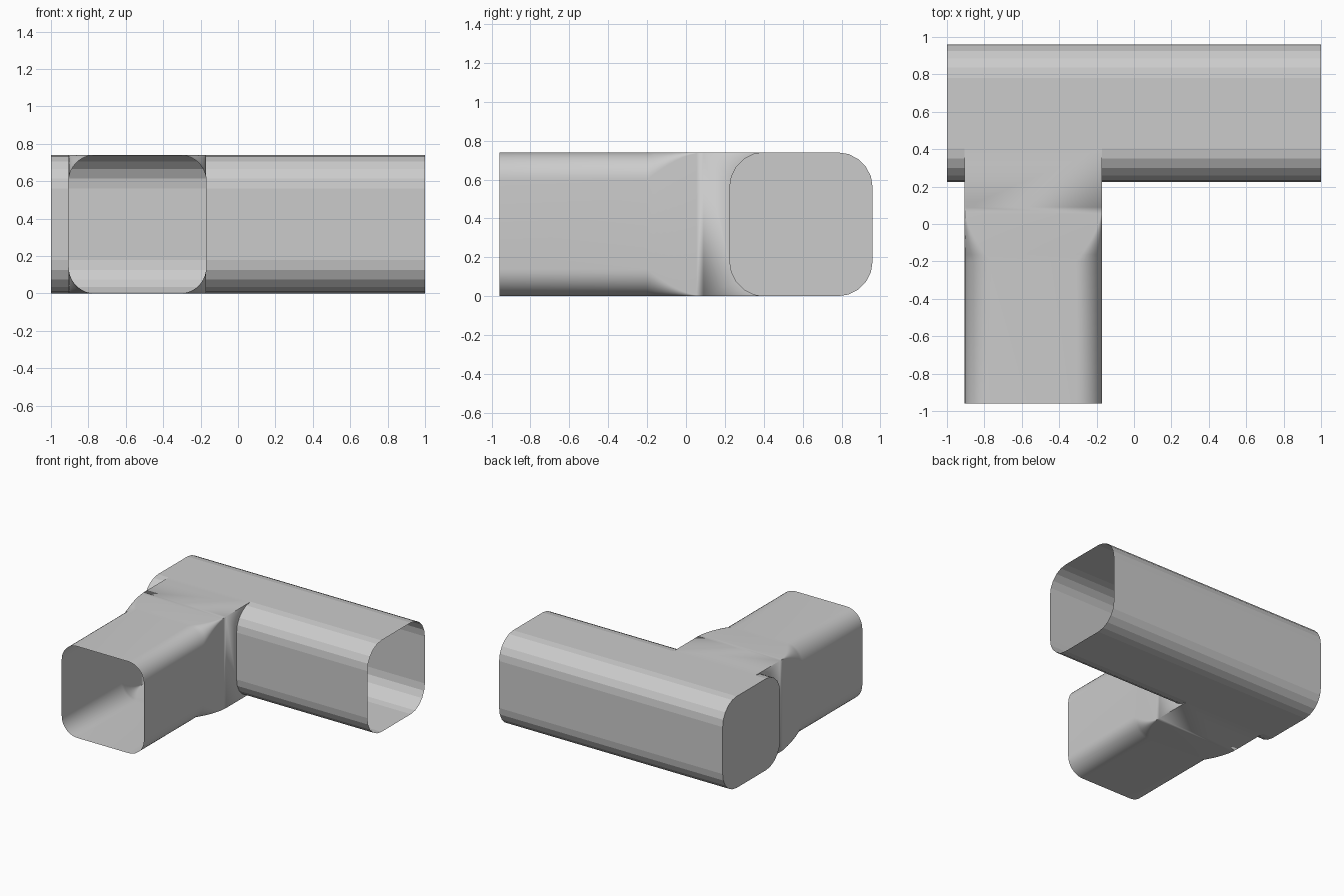
import bpy, bmesh, math

if "Cube" in bpy.data.objects:
    bpy.data.objects.remove(bpy.data.objects["Cube"])

H = 0.74                      # duct height
Y0, Y1, R = 0.225, 0.96, 0.18  # main duct depth range and corner radius
X0, X1, RB = -0.905, -0.17, 0.14  # branch width range and corner radius


def rounded(u0, u1, v0, v1, r, seg):
    """Counter-clockwise rounded rectangle."""
    pts = []
    for k, (cu, cv) in enumerate([(u1 - r, v0 + r), (u1 - r, v1 - r),
                                  (u0 + r, v1 - r), (u0 + r, v0 + r)]):
        for i in range(seg + 1):
            a = math.radians(-90 + 90 * k + 90 * i / seg)
            pts.append((cu + r * math.cos(a), cv + r * math.sin(a)))
    return pts


def loft(bm, rings, skip=lambda c, k: False):
    vs = [[bm.verts.new(p) for p in ring] for ring in rings]
    n = len(vs[0])
    for k in range(len(vs) - 1):
        for i in range(n):
            j = (i + 1) % n
            q = (vs[k][i], vs[k][j], vs[k + 1][j], vs[k + 1][i])
            if not skip((q[0].co + q[1].co) / 2, k):
                bm.faces.new(q)
    return vs


def finish(bm, name):
    bmesh.ops.remove_doubles(bm, verts=bm.verts, dist=1e-5)
    bmesh.ops.dissolve_degenerate(bm, edges=bm.edges, dist=1e-5)
    bmesh.ops.recalc_face_normals(bm, faces=bm.faces)
    me = bpy.data.meshes.new(name)
    bm.to_mesh(me)
    bm.free()
    ob = bpy.data.objects.new(name, me)
    bpy.context.collection.objects.link(ob)
    return ob


# Main duct: capped on the left, open on the right, cut open at the branch
profile = rounded(Y0, Y1, 0, H, R, 5)
bm = bmesh.new()
rings = [[(x, y, z) for y, z in profile] for x in (-1, X0, X1, 1)]
vs = loft(bm, rings, lambda c, k: k == 1 and c.y < Y0 + R - 0.001)
bm.faces.new(vs[0])
finish(bm, "main_duct")

# Branch duct: rounded section flaring into a square section
bm = bmesh.new()
YS, YE = -0.2, 0.09
stations = [(-0.96, RB)]
for i in range(9):
    t = i / 8
    stations.append((YS + (YE - YS) * t, RB * (1 - t) ** 1.7))
loft(bm, [[(x, y, z) for x, z in rounded(X0, X1, 0, H, r, 10)]
          for y, r in stations])

# Square collar: side walls trimmed to the main duct, plus top and bottom
front = [(y, z) for y, z in profile if y < Y0 + R + 1e-4]
for x in (X0, X1):
    side = [(YE, 0), (YE, H)] + front
    bm.faces.new([bm.verts.new((x, y, z)) for y, z in side])
for z in (0, H):
    quad = [(X0, YE), (X1, YE), (X1, Y0 + R), (X0, Y0 + R)]
    bm.faces.new([bm.verts.new((x, y, z)) for x, y in quad])
branch = finish(bm, "branch_duct")

bpy.context.view_layer.objects.active = branch
branch.select_set(True)
bpy.ops.object.shade_smooth_by_angle(angle=math.radians(25))
